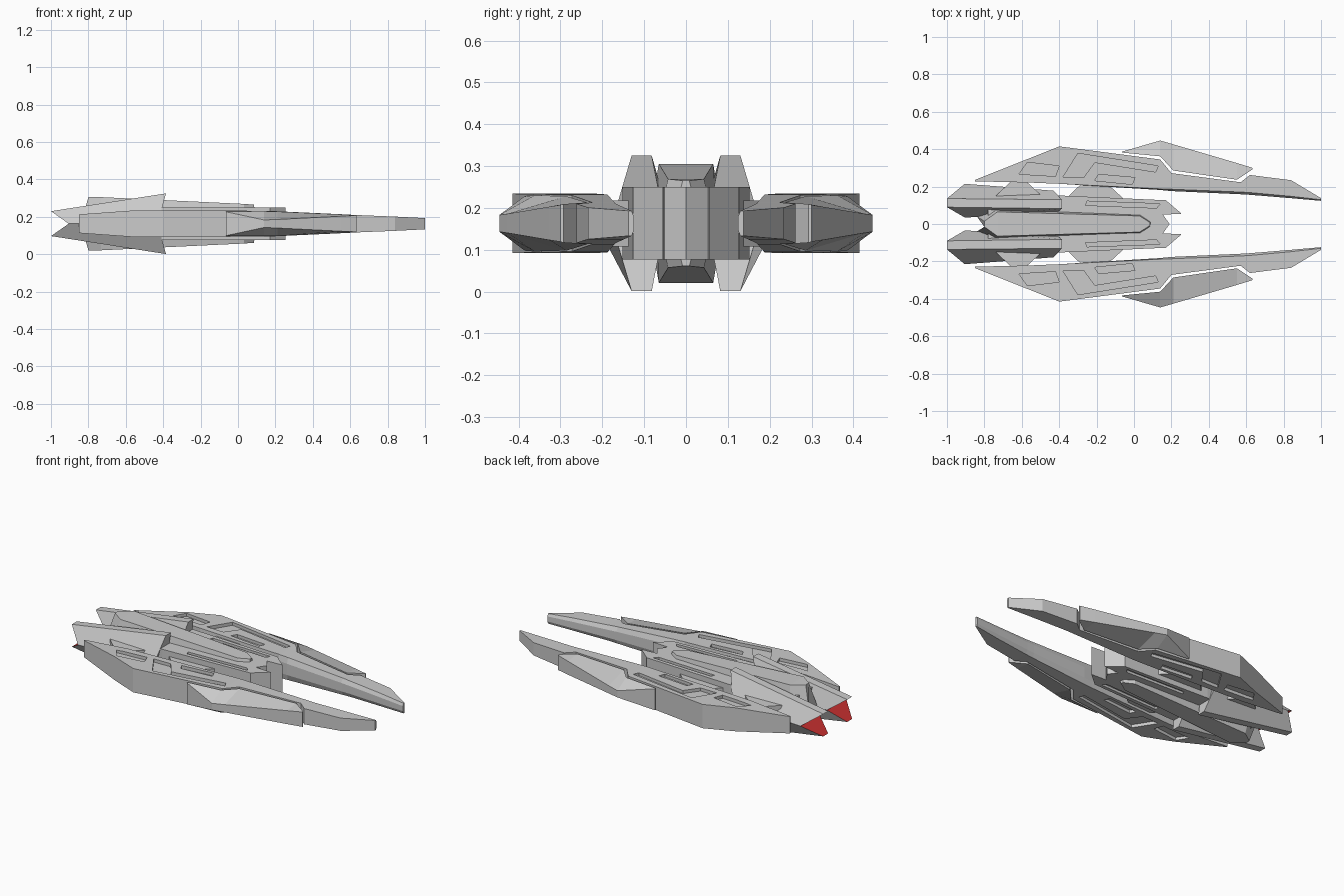
import bpy, bmesh

if "Cube" in bpy.data.objects:
    bpy.data.objects.remove(bpy.data.objects["Cube"])

ZC = 0.163  # height of the horizontal symmetry plane


def make(name, verts, faces):
    me = bpy.data.meshes.new(name)
    me.from_pydata(verts, [], faces)
    bm = bmesh.new()
    bm.from_mesh(me)
    bmesh.ops.remove_doubles(bm, verts=bm.verts, dist=1e-5)
    bmesh.ops.recalc_face_normals(bm, faces=bm.faces)
    bm.to_mesh(me)
    bm.free()
    ob = bpy.data.objects.new(name, me)
    bpy.context.collection.objects.link(ob)
    return ob


def loft(name, rings):
    """Skin equal-length rings of points and cap both ends."""
    n = len(rings[0])
    verts = [p for r in rings for p in r]
    faces = [(k * n + i, k * n + (i + 1) % n, (k + 1) * n + (i + 1) % n, (k + 1) * n + i)
             for k in range(len(rings) - 1) for i in range(n)]
    faces += [tuple(range(n)), tuple(range(len(verts) - n, len(verts)))]
    return make(name, verts, faces)


def prism(name, outline, z0, z1):
    return loft(name, [[(x, y, z) for x, y in outline] for z in (z0, z1)])


def apply(ob, kind, **props):
    m = ob.modifiers.new(kind.lower(), kind)
    for k, v in props.items():
        setattr(m, k, v)
    bpy.context.view_layer.objects.active = ob
    bpy.ops.object.modifier_apply(modifier=m.name)


def engrave(ob, outlines, half, depth):
    """Cut shallow recesses into the upper and lower skins."""
    for o in outlines:
        for s in (1, -1):
            c = prism("cutter", o, ZC + s * (half - depth), ZC + s * (half + 0.1))
            c.hide_render = True
            apply(ob, 'BOOLEAN', object=c, operation='DIFFERENCE', solver='EXACT')
            bpy.data.objects.remove(c)


def mirror_y(ob):
    apply(ob, 'MIRROR', use_axis=(False, True, False), use_mirror_merge=False)


# Side hulls: x, inner y, outer y, half height, inner bulge
hull = [(-0.85, 0.228, 0.236, 0.05, 0), (-0.57, 0.222, 0.347, 0.07, 0),
        (-0.40, 0.215, 0.415, 0.071, 0), (0.14, 0.188, 0.345, 0.069, 0.006),
        (0.20, 0.186, 0.272, 0.067, 0.01), (0.57, 0.171, 0.223, 0.05, 0.012),
        (0.62, 0.168, 0.262, 0.047, 0.012), (0.84, 0.148, 0.234, 0.038, 0.01),
        (1.0, 0.130, 0.138, 0.03, 0.006)]
side_hull = loft("side_hull", [
    [(x, a, ZC + h), (x, a - b, ZC + h * .5), (x, a - b, ZC - h * .5),
     (x, a, ZC - h), (x, o, ZC - h), (x, o, ZC + h)] for x, a, o, h, b in hull])
engrave(side_hull, [
    [(-0.30, 0.378), (0.13, 0.31), (0.115, 0.278), (-0.21, 0.33), (-0.27, 0.248), (-0.38, 0.25)],
    [(-0.57, 0.33), (-0.40, 0.31), (-0.42, 0.255), (-0.615, 0.267)],
    [(-0.19, 0.265), (0.005, 0.248), (-0.01, 0.212), (-0.21, 0.232)]], 0.07, 0.018)
mirror_y(side_hull)

# Outer armour panels: x, inner y, outer y, inner half height, outer half height
panel = [(-0.065, 0.382, 0.387, 0.066, 0.064), (0.14, 0.362, 0.446, 0.067, 0.02),
         (0.21, 0.286, 0.426, 0.065, 0.023), (0.55, 0.237, 0.326, 0.05, 0.04),
         (0.634, 0.293, 0.30, 0.046, 0.044)]
mirror_y(loft("armour_panel", [
    [(x, a, ZC + h), (x, a, ZC - h), (x, o, ZC - k), (x, o, ZC + k)]
    for x, a, o, h, k in panel]))

# Central body with forked front
half = [(0.19, 0), (0.155, 0.05), (0.255, 0.055), (0.17, 0.127), (-0.39, 0.152), (-0.78, 0.13)]
body = prism("central_body", half + [(x, -y) for x, y in reversed(half[1:])], 0.077, 0.25)
slot = [(-0.25, 0.122), (0.14, 0.108), (0.12, 0.085), (-0.26, 0.1)]
engrave(body, [slot, [(x, -y) for x, y in slot]], 0.087, 0.015)

# Spine running above and below the body: top x, mid x, half width, half height
spine = [(-0.80, -0.84, 0.015, 0.142), (-0.73, -0.75, 0.065, 0.142),
         (0.03, 0.05, 0.043, 0.106), (0.085, 0.10, 0.008, 0.102)]
loft("spine", [
    [(x, w, ZC + h), (m, w + .025, ZC), (x, w, ZC - h),
     (x, -w, ZC - h), (m, -w - .025, ZC), (x, -w, ZC + h)] for x, m, w, h in spine])

# Engines with finned ridges and a notched tail
rear = [(-1, 0.09, 0.23), (-1, 0.136, 0.23), (-0.905, 0.215, ZC),
        (-1, 0.136, 0.097), (-1, 0.09, 0.097), (-0.905, 0.035, ZC)]
front = [(-0.385, 0.082, 0.325), (-0.385, 0.13, 0.325), (-0.43, 0.178, ZC),
         (-0.385, 0.13, 0.001), (-0.385, 0.082, 0.001), (-0.43, 0.05, ZC)]
v = rear + front
sides = [(i, (i + 1) % 6, (i + 1) % 6 + 6, i + 6) for i in range(6)]
engine = make("engine", v, sides + [(0, 1, 2, 5), (2, 3, 4, 5), (6, 7, 8, 11), (8, 9, 10, 11)])
red = bpy.data.materials.new("engine_glow")
red.diffuse_color = (0.6, 0.03, 0.03, 1)
red.use_nodes = True
red.node_tree.nodes["Principled BSDF"].inputs["Base Color"].default_value = red.diffuse_color
grey = bpy.data.materials.new("hull_grey")
grey.diffuse_color = (0.8, 0.8, 0.8, 1)
grey.use_nodes = True
grey.node_tree.nodes["Principled BSDF"].inputs["Base Color"].default_value = grey.diffuse_color
engine.data.materials.append(grey)
engine.data.materials.append(red)
for p in engine.data.polygons:
    if p.center.x < -0.9:
        p.material_index = 1
mirror_y(engine)

# Struts joining the body to the side hulls
for i, (x0, x1) in enumerate([(-0.76, -0.47), (-0.37, -0.05)]):
    y0 = 0.13
    pts = [(x0, y0), (x0 + 0.1, 0.226), (x1 - 0.1, 0.222), (x1, y0)]
    mirror_y(prism("strut_%d" % (i + 1), pts, ZC - 0.055, ZC + 0.055))
